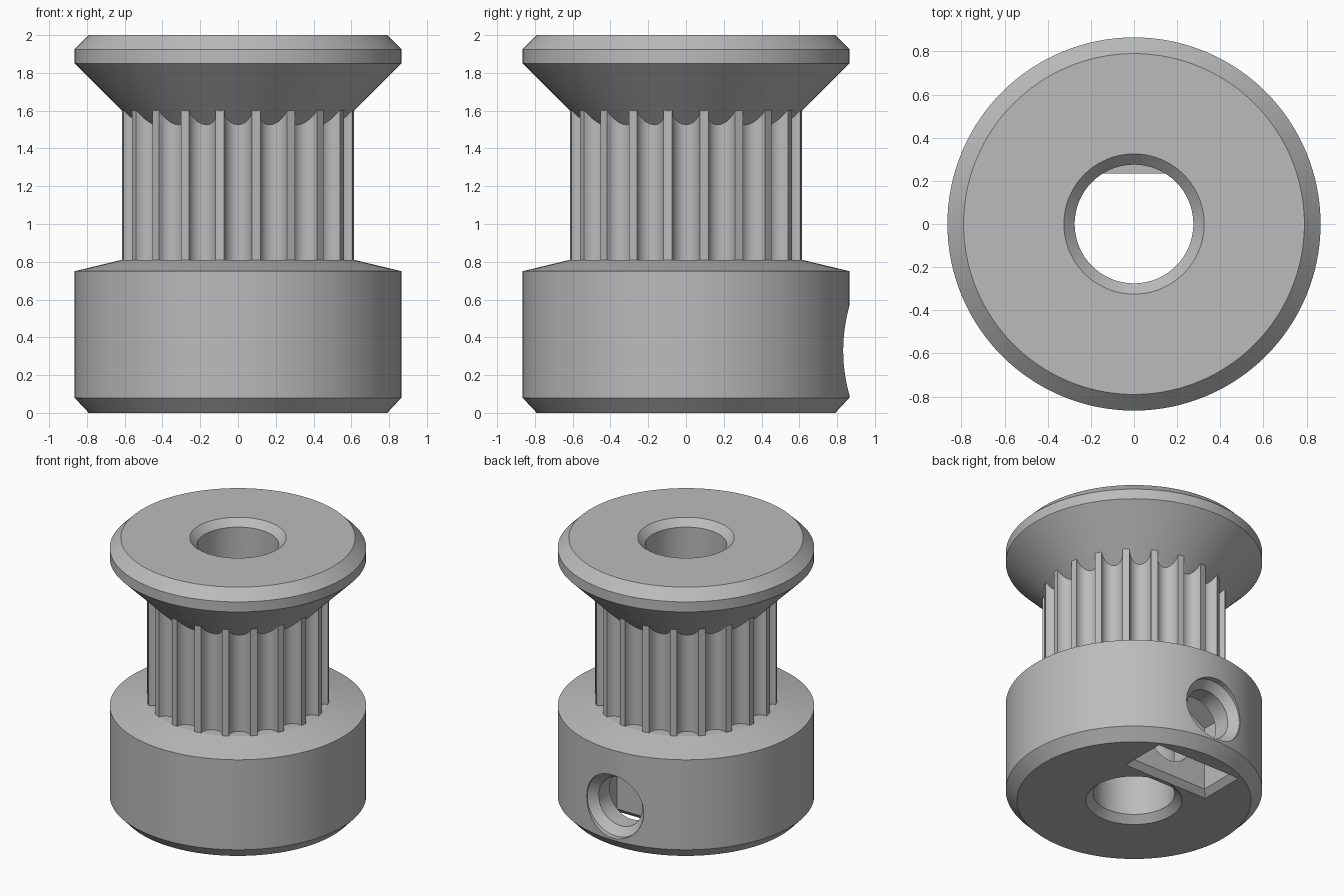
import bpy, bmesh, math
from mathutils import Matrix

cube = bpy.data.objects.get("Cube")
if cube:
    bpy.data.objects.remove(cube)

metal = bpy.data.materials.new("grey_metal")
metal.use_nodes = True
GREY = (0.5, 0.5, 0.5, 1)
metal.diffuse_color = GREY
metal.node_tree.nodes["Principled BSDF"].inputs["Base Color"].default_value = GREY


def finish(name, bm):
    bmesh.ops.remove_doubles(bm, verts=bm.verts, dist=1e-5)
    bmesh.ops.recalc_face_normals(bm, faces=bm.faces)
    mesh = bpy.data.meshes.new(name)
    bm.to_mesh(mesh)
    bm.free()
    mesh.materials.append(metal)
    obj = bpy.data.objects.new(name, mesh)
    bpy.context.collection.objects.link(obj)
    return obj


def lathe(name, profile, steps):
    """Revolve a closed (radius, height) outline about z."""
    bm = bmesh.new()
    vs = [bm.verts.new((r, 0, z)) for r, z in profile]
    edges = [bm.edges.new((vs[i - 1], vs[i])) for i in range(len(vs))]
    bmesh.ops.spin(bm, geom=vs + edges, axis=(0, 0, 1), cent=(0, 0, 0),
                   angle=math.tau, steps=steps)
    loose = [e for e in bm.edges if not e.link_faces]
    bmesh.ops.delete(bm, geom=loose, context="EDGES")
    return finish(name, bm)


def prism(name, lower, upper):
    """Solid between two matching loops of points."""
    bm = bmesh.new()
    a, b = ([bm.verts.new(p) for p in loop] for loop in (lower, upper))
    bm.faces.new(a)
    bm.faces.new(b)
    for i in range(len(a)):
        bm.faces.new((a[i - 1], a[i], b[i], b[i - 1]))
    return finish(name, bm)


def rect(x, y0, y1, z):
    return [(-x, y0, z), (x, y0, z), (x, y1, z), (-x, y1, z)]


def cut(obj, cutters):
    for c in cutters:
        mod = obj.modifiers.new("cut", "BOOLEAN")
        mod.operation, mod.solver, mod.object = "DIFFERENCE", "EXACT", c
        bpy.context.view_layer.objects.active = obj
        bpy.ops.object.modifier_apply(modifier=mod.name)


# Hub and both flanges, with the chamfered bore
body = lathe("pulley_body", [
    (0.325, 0), (0.79, 0), (0.865, 0.08), (0.865, 0.75), (0.615, 0.81), (0.5, 0.81),
    (0.5, 1.485), (0.865, 1.85), (0.865, 1.925), (0.79, 2), (0.325, 2),
    (0.275, 1.95), (0.275, 0.05)], 128)

# Toothed belt sleeve: twenty rounded grooves around the core
TEETH, GROOVE, RADIUS, ARC = 20, 0.073, 0.615, 10
outline = []
for t in range(TEETH):
    mid = t * math.tau / TEETH
    for k in range(ARC + 1):
        a = math.pi * k / ARC
        px = RADIUS - 0.002 - GROOVE * math.sin(a)
        py = -GROOVE * math.cos(a)
        outline.append((math.hypot(px, py), mid + math.atan2(py, px)))
bm = bmesh.new()
rings = []
for z, inner in ((0.79, False), (1.605, False), (1.605, True), (0.79, True)):
    rings.append([bm.verts.new(((0.45 if inner else r) * math.cos(a),
                                (0.45 if inner else r) * math.sin(a), z))
                  for r, a in outline])
for j in range(4):
    low, high = rings[j - 1], rings[j]
    for i in range(len(outline)):
        bm.faces.new((low[i - 1], low[i], high[i], high[i - 1]))
sleeve = finish("belt_teeth", bm)

# Flat side of the shaft bore
flat = prism("shaft_flat", rect(0.15, 0.235, 0.29, 0.05), rect(0.15, 0.235, 0.29, 0.75))

# Cutters: set-screw hole with countersink, nut pocket and its chamfered mouth
screw = lathe("screw_cutter", [
    (0, 0.05), (0.18, 0.05), (0.18, 0.77), (0.235, 0.825), (0.235, 1), (0, 1)], 48)
screw.data.transform(Matrix.Translation((0, 0, 0.33)) @ Matrix.Rotation(-math.pi / 2, 4, "X"))
nut = [(-0.31, -0.1), (0.31, -0.1), (0.31, 0.51), (0, 0.69), (-0.31, 0.51)]
pocket = prism("nut_cutter", [(x, 0.37, z) for x, z in nut], [(x, 0.64, z) for x, z in nut])
mouth = prism("mouth_cutter", rect(0.39, 0.29, 0.72, -0.04), rect(0.31, 0.37, 0.64, 0.04))

cut(body, [pocket, mouth, screw])
cut(flat, [screw])
for c in (screw, pocket, mouth):
    bpy.data.objects.remove(c)

# Smooth round walls, keep the machined edges crisp
for obj in (body, sleeve, flat):
    bpy.ops.object.select_all(action="DESELECT")
    obj.select_set(True)
    bpy.context.view_layer.objects.active = obj
    bpy.ops.object.shade_smooth_by_angle(angle=math.radians(25 if obj is sleeve else 12))
